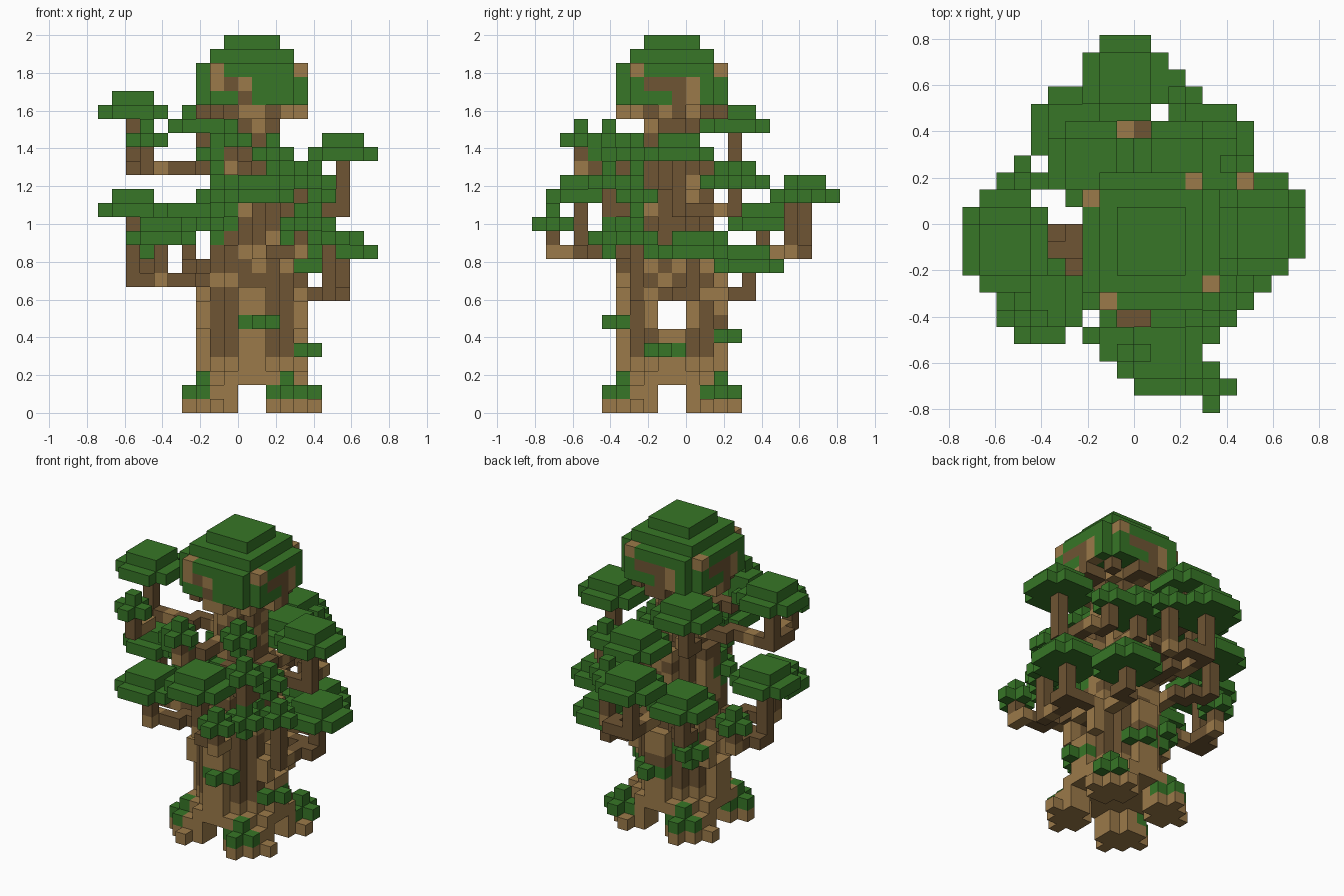
import bpy, random
from mathutils import Vector

random.seed(4)
cube = bpy.data.objects.get("Cube")
if cube:
    bpy.data.objects.remove(cube)

V = 2 / 27              # block size
CX, CY = 1, -1          # trunk axis, in blocks
GREEN, TAN, BROWN = range(3)


def material(name, rgb):
    m = bpy.data.materials.new(name)
    m.use_nodes = True
    m.diffuse_color = (*rgb, 1)
    m.node_tree.nodes["Principled BSDF"].inputs["Base Color"].default_value = (*rgb, 1)
    return m


MATS = [material("leaf green", (0.038, 0.18, 0.02)),
        material("light bark", (0.33, 0.195, 0.067)),
        material("dark bark", (0.158, 0.09, 0.033))]

blocks = {}             # cell -> (part name, colour)


def put(part, cell, colour, over=False):
    if over or cell not in blocks:
        blocks[cell] = (part, colour)


def bark(light=0.5):
    return TAN if random.random() < light else BROWN


def disc(reach, limit):
    """Cells around the trunk axis with their distances in x and y."""
    for x in range(CX - reach, CX + reach):
        for y in range(CY - reach, CY + reach):
            dx, dy = abs(x + 0.5 - CX), abs(y + 0.5 - CY)
            if dx + dy <= limit:
                yield x, y, dx, dy


# Four rounded spreading roots with arches between them
for z, reach, limit in ((0, 5, 7), (1, 4, 6)):
    for x, y, dx, dy in disc(reach, limit):
        inner_corner = dx == dy == 1.5
        side_corner = min(dx, dy) < 2 and max(dx, dy) > 4
        if min(dx, dy) > 1 and not inner_corner and not side_corner:
            put("roots", (x, y, z), TAN)
for x, y, dx, dy in disc(4, 5):
    put("roots", (x, y, 2), TAN)

# Tapering trunk with a window through it
for z in range(3, 22):
    reach, limit = (4, 4) if z < 9 else (3, 4) if z < 12 else (3, 3) if z < 16 else (2, 2)
    if z in (6, 7):
        limit = 5
    for x, y, dx, dy in disc(reach, limit):
        window = z in (6, 7) and dy < 1
        if window or (limit == 5 and dx + dy == 5 and dx < 3):
            continue
        edge = max(dx, dy) > reach - 1
        if z < 9:
            colour = TAN if z == 3 or (edge and dx > dy) or (edge and z % 3) else BROWN
        else:
            colour = bark(0.45)
        put("trunk", (x, y, z), colour)

# Crown in three tiers, carried by spokes under it
for z in range(22, 27):
    reach = {25: 3, 26: 2}.get(z, 4)
    for x, y, dx, dy in disc(reach, 6):
        put("crown", (x, y, z), GREEN)
for x, y, dx, dy in disc(4, 6):
    if min(dx, dy) < 1 or dx == dy:
        put("crown_spokes", (x, y, 21), bark(0.6))

# Twigs showing on each side of the crown: (along, height, colour)
FRONT_TWIG = ((-3, 24, TAN), (-3, 23, TAN), (-2, 23, BROWN), (-1, 23, TAN), (-1, 22, BROWN))
SIDE_TWIG = ((-3, 24, TAN), (-2, 23, BROWN), (-1, 23, BROWN), (0, 23, BROWN),
             (0, 22, BROWN), (1, 23, TAN), (1, 22, TAN))
for a, z, colour in FRONT_TWIG:
    put("crown", (CX + a, CY - 4, z), colour, True)
for a, z, colour in SIDE_TWIG:
    put("crown", (CX - 1 - a, CY + 3, z), colour, True)
    put("crown", (CX + 3, CY + a, z), colour, True)
    put("crown", (CX - 4, CY - 1 - a, z), colour, True)


def branch(x, y, z, top, start=(CX, CY)):
    """Level limb from the trunk or another stem, then an upright stem."""
    sx, sy = start
    steps = max(abs(x - sx), abs(y - sy))
    last = None
    for i in range(steps + 1):
        t = i / steps
        cell = (round(sx + (x - sx) * t), round(sy + (y - sy) * t), z)
        colour = TAN if i % 4 == 3 else BROWN
        if last and cell[0] != last[0] and cell[1] != last[1]:
            put("branches", (cell[0], last[1], z), colour)
        put("branches", cell, colour)
        last = cell
    for k in range(z, top):
        put("branches", (x, y, k), BROWN)


def pad(x, y, z, drop):
    """Two-tier leaf pad on a branch."""
    for i in range(-2, 3):
        for j in range(-2, 3):
            if abs(i) + abs(j) < 4:
                put("leaf_pads", (x + i, y + j, z), GREEN)
            if max(abs(i), abs(j)) < 2:
                put("leaf_pads", (x + i, y + j, z + 1), GREEN)
    branch(x, y, z - drop, z)


def clump(x, y, z):
    """Small cross of leaf blocks."""
    put("leaf_clumps", (x, y, z), GREEN, True)
    for s in (-1, 1):
        put("leaf_clumps", (x + s, y, z), GREEN, True)
        put("leaf_clumps", (x, y + s, z), GREEN, True)
        put("leaf_clumps", (x, y, z + s), GREEN)


# Leaf pads: x, y, height, stem length
for p in ((-8, -2, 21, 4), (-8, -1, 14, 5), (7, 0, 11, 3), (7, -1, 18, 4),
          (-6, -5, 12, 3), (1, -8, 15, 4), (-1, 8, 15, 4), (-3, 3, 20, 3),
          (4, 4, 10, 2), (-4, 5, 13, 3), (2, 3, 16, 2)):
    pad(*p)

# Leaf clumps on side twigs: x, y, height, stem length, where the twig starts
for x, y, z, drop, start in ((4, -10, 13, 2, (1, -8)), (-7, -6, 19, 2, (-8, -2)),
                             (-1, -8, 19, 2, (CX, CY)), (6, -4, 12, 4, (7, 0)),
                             (4, -6, 16, 2, (CX, CY)), (-7, 2, 11, 2, (-8, -1)),
                             (5, 3, 16, 2, (7, -1)), (2, 7, 15, 4, (-1, 8))):
    branch(x, y, z - drop, z, start)
    clump(x, y, z)

# Leaf clumps hugging the trunk, limbs and roots
for c in ((2, -4, 18), (1, -5, 6), (4, -2, 4), (1, 2, 5), (-2, 1, 7), (-1, -4, 15),
          (5, -4, 15), (3, -3, 11), (-2, -3, 13), (-2, -7, 18), (4, -6, 12),
          (-3, -4, 1), (3, -5, 1), (4, 2, 1), (-2, 2, 1)):
    clump(*c)


# Turn every part into a mesh of its exposed block faces
def face_corners(cell, axis, sign):
    u, w = (axis + 1) % 3, (axis + 2) % 3
    loop = []
    for a, b in ((0, 0), (1, 0), (1, 1), (0, 1)):
        p = list(cell)
        p[axis] += sign > 0
        p[u] += a
        p[w] += b
        loop.append(tuple(p))
    return loop if sign > 0 else loop[::-1]


for part in sorted({b[0] for b in blocks.values()}):
    index, faces, colours = {}, [], []
    for cell, (owner, colour) in blocks.items():
        if owner != part:
            continue
        for axis in range(3):
            for sign in (-1, 1):
                near = list(cell)
                near[axis] += sign
                if tuple(near) in blocks:
                    continue
                faces.append([index.setdefault(p, len(index))
                              for p in face_corners(cell, axis, sign)])
                colours.append(colour)
    mesh = bpy.data.meshes.new(part)
    mesh.from_pydata([Vector(p) * V for p in index], [], faces)
    for m in MATS:
        mesh.materials.append(m)
    mesh.polygons.foreach_set("material_index", colours)
    mesh.update()
    bpy.context.scene.collection.objects.link(bpy.data.objects.new(part, mesh))
